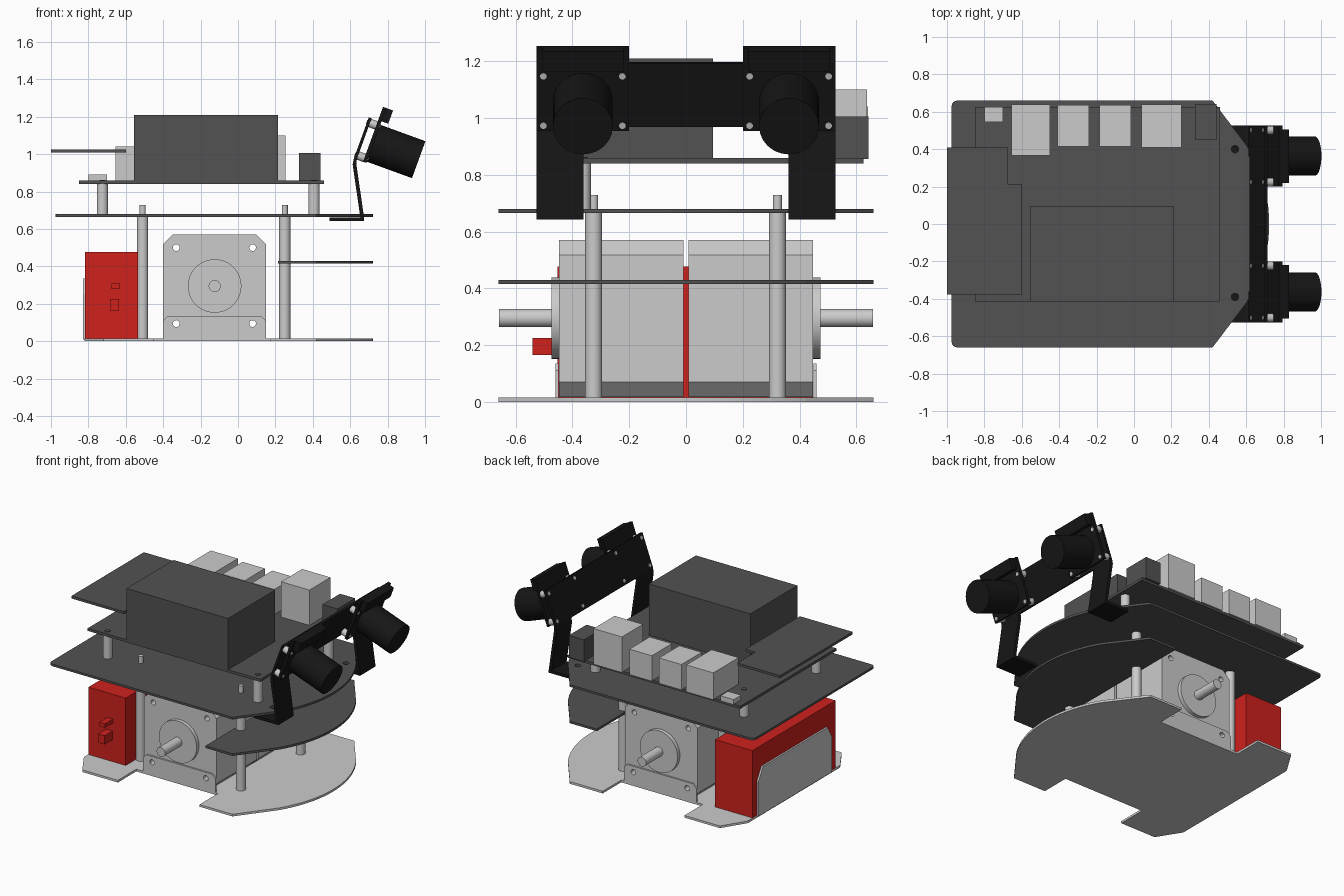
import bpy, bmesh, math
from mathutils import Matrix, Vector

if "Cube" in bpy.data.objects:
    bpy.data.objects.remove(bpy.data.objects["Cube"])


def material(name, rgb):
    m = bpy.data.materials.new(name)
    m.diffuse_color = (*rgb, 1)
    m.use_nodes = True
    m.node_tree.nodes["Principled BSDF"].inputs["Base Color"].default_value = m.diffuse_color
    return m


DARK = material("dark_grey", (0.085, 0.085, 0.085))
BLACK = material("black", (0.008, 0.008, 0.008))
RED = material("red", (0.62, 0.015, 0.012))
METAL = material("connector_metal", (0.55, 0.55, 0.55))


def finish(name, bm, mat=None, smooth=False):
    bmesh.ops.recalc_face_normals(bm, faces=bm.faces)
    me = bpy.data.meshes.new(name)
    bm.to_mesh(me)
    bm.free()
    ob = bpy.data.objects.new(name, me)
    bpy.context.collection.objects.link(ob)
    if mat:
        me.materials.append(mat)
    if smooth:
        bpy.ops.object.select_all(action='DESELECT')
        ob.select_set(True)
        bpy.context.view_layer.objects.active = ob
        bpy.ops.object.shade_smooth_by_angle(angle=math.radians(35))
    return ob


def prism(name, pts, lo, hi, axis='z', mat=None):
    """Outline in xy extruded along z, or outline in xz extruded along y."""
    bm = bmesh.new()
    co = (lambda p: (p[0], p[1], lo)) if axis == 'z' else (lambda p: (p[0], lo, p[1]))
    face = bm.faces.new([bm.verts.new(co(p)) for p in pts])
    new = bmesh.ops.extrude_face_region(bm, geom=[face])['geom']
    d = Vector((0, 0, hi - lo)) if axis == 'z' else Vector((0, hi - lo, 0))
    bmesh.ops.translate(bm, vec=d, verts=[v for v in new if isinstance(v, bmesh.types.BMVert)])
    return finish(name, bm, mat)


def box(name, x, y, z, mat=None):
    return prism(name, [(x[0], y[0]), (x[1], y[0]), (x[1], y[1]), (x[0], y[1])], *z, mat=mat)


def cyl(name, a, b, r, mat=None, n=32):
    a, b = Vector(a), Vector(b)
    bm = bmesh.new()
    rot = Vector((0, 0, 1)).rotation_difference(b - a).to_matrix().to_4x4()
    bmesh.ops.create_cone(bm, cap_ends=True, segments=n, radius1=r, radius2=r,
                          depth=(b - a).length, matrix=Matrix.Translation((a + b) / 2) @ rot)
    return finish(name, bm, mat, smooth=True)


def cut(obs, cutters):
    for c in cutters:
        c.hide_render = True
        c.hide_set(True)
        for ob in obs:
            m = ob.modifiers.new("hole", 'BOOLEAN')
            m.operation, m.solver, m.object = 'DIFFERENCE', 'EXACT', c


# Plates share the same chamfered, rounded nose
def mirrored(half):
    """Complete an outline from its -y half (listed back to front)."""
    return half + [(x, -y) for x, y in reversed(half) if abs(y) > 1e-6]


arc_end = math.asin(0.42 / 0.79)
nose = [(0.42, -0.66)] + [(-0.067 + 0.79 * math.cos(t), 0.79 * math.sin(t))
                          for t in [-arc_end * (1 - i / 10) for i in range(11)]]
corner = [(-0.945 - 0.03 * math.sin(t), -0.63 - 0.03 * math.cos(t))
          for t in [math.pi / 2 * (1 - i / 4) for i in range(5)]]
prism("base_plate", mirrored([(-0.82, -0.5), (-0.72, -0.66), (-0.45, -0.66), (-0.45, -0.46),
                              (0.17, -0.46), (0.17, -0.66)] + nose), 0, 0.015)
prism("middle_plate", mirrored([(0.215, -0.66)] + nose), 0.415, 0.43, mat=DARK)
upper = prism("upper_plate", mirrored(corner + nose), 0.665, 0.68, mat=DARK)
cut([upper], [cyl("plate_hole_cutter", (0.54, y, 0.6), (0.54, y, 0.75), 0.02, n=16)
              for y in (-0.39, 0.4)])

# Four posts between base and upper plate, with threaded ends
for x in (-0.51, 0.25):
    for y in (-0.325, 0.322):
        cyl("post", (x, y, 0.01), (x, y, 0.667), 0.03)
        cyl("post_stud", (x, y, 0.66), (x, y, 0.728), 0.016, n=16)

# Two motors back to back, with foot brackets
L, R, B, T, c = -0.4, 0.15, 0.018, 0.57, 0.052
body = [(L + c, B), (R - c, B), (R, B + c), (R, T - c), (R - c, T), (L + c, T), (L, T - c), (L, B + c)]
foot = [(L, 0.015), (R, 0.015), (R, 0.11), (R - 0.025, 0.135), (L + 0.025, 0.135), (L, 0.11)]
drilled = []
for s in (-1, 1):
    drilled.append(prism("motor_body", body, s * 0.008, s * 0.448, 'y'))
    drilled.append(prism("motor_foot", foot, s * 0.449, s * 0.46, 'y'))
    cyl("motor_boss", (-0.125, s * 0.44, 0.295), (-0.125, s * 0.474, 0.295), 0.143, n=48)
    cyl("motor_shaft", (-0.125, s * 0.46, 0.295), (-0.125, s * 0.658, 0.295), 0.032)
cut(drilled, [cyl("motor_hole_cutter", (x, -0.6, z), (x, 0.6, z), 0.018, n=16)
              for x in (-0.33, 0.078) for z in (0.094, 0.5)])

# Battery, its switch and plug, and the bent-up retaining flap
box("battery", (-0.818, -0.535), (-0.453, 0.448), (0.015, 0.477), RED)
box("battery_switch", (-0.685, -0.635), (-0.54, -0.45), (0.165, 0.225), RED)
box("battery_plug", (-0.675, -0.632), (-0.54, -0.45), (0.28, 0.308), RED)
flap = prism("battery_flap", [(-0.4, 0.01), (0.4, 0.01), (0.4, 0.25), (0.35, 0.335),
                              (-0.35, 0.335), (-0.4, 0.25)], 0.818, 0.83, 'y')
flap.data.transform(Matrix.Rotation(math.pi / 2, 4, 'Z'))

# Computer board on standoffs, with its housing and connectors
box("computer_board", (-0.85, 0.46), (-0.415, 0.625), (0.84, 0.858), DARK)
for x, ys in ((-0.725, (-0.378, 0.405)), (0.407, (-0.365, 0.4))):
    for y in ys:
        cyl("standoff", (x, y, 0.675), (x, y, 0.842), 0.03)
        cyl("standoff_screw", (x, y, 0.84), (x, y, 0.862), 0.018, DARK, 6)
box("computer_housing", (-0.555, 0.215), (-0.415, 0.095), (0.855, 1.21), DARK)
for x, y, top in (((-0.8, -0.7), (0.545, 0.625), 0.89), ((-0.655, -0.45), (0.365, 0.64), 1.04),
                  ((-0.41, -0.24), (0.415, 0.635), 1.03), ((-0.185, -0.015), (0.415, 0.635), 1.03),
                  ((0.04, 0.255), (0.41, 0.638), 1.10)):
    box("connector", x, y, (0.855, top), METAL)
box("power_socket", (0.325, 0.44), (0.45, 0.642), (0.855, 1.005), DARK)
prism("expansion_card", [(-1, -0.378), (-0.6, -0.378), (-0.6, 0.212), (-0.675, 0.212),
                         (-0.675, 0.408), (-1, 0.408)], 1.008, 1.025, mat=DARK)

# Camera frame: n points along the lens axis, u up the tilted boards
tilt = math.radians(20)


def P(n, u):
    return (0.72 + n * math.cos(tilt) + u * math.sin(tilt),
            1.06 - n * math.sin(tilt) + u * math.cos(tilt))


def tilted(name, n, u, y):
    prism(name, [P(n[0], u[0]), P(n[1], u[0]), P(n[1], u[1]), P(n[0], u[1])], *y, 'y', BLACK)


tilted("camera_crossbar", (-0.066, -0.05), (-0.117, 0.122), (-0.527, 0.525))
for s in (-1, 1):
    # bent leg with a flange under the upper plate
    prism("camera_leg", [(0.49, 0.643), (0.674, 0.643), (0.674, 0.66), (0.633, 0.945), P(-0.05, -0.11),
                         P(-0.066, -0.11), (0.613, 0.945), (0.654, 0.662), (0.49, 0.662)],
          s * 0.36, s * 0.526, 'y', BLACK)
    tilted("camera_board", (-0.014, 0.005), (-0.112, 0.2), (s * 0.2, s * 0.526))
    tilted("camera_connector", (0.004, 0.043), (0.125, 0.2), (s * 0.22, s * 0.506))
    y = s * 0.363
    a, b = P(0, 0), P(0.262, 0)
    cyl("camera_lens", (a[0], y, a[1]), (b[0], y, b[1]), 0.105, BLACK, 48)
    for u in (-0.09, 0.095):
        for y in (s * 0.224, s * 0.502):
            for name, n0, n1, r in (("camera_spacer", -0.052, -0.012, 0.023),
                                    ("camera_screw", -0.069, 0.009, 0.012)):
                a, b = P(n0, u), P(n1, u)
                cyl(name, (a[0], y, a[1]), (b[0], y, b[1]), r, n=16)
